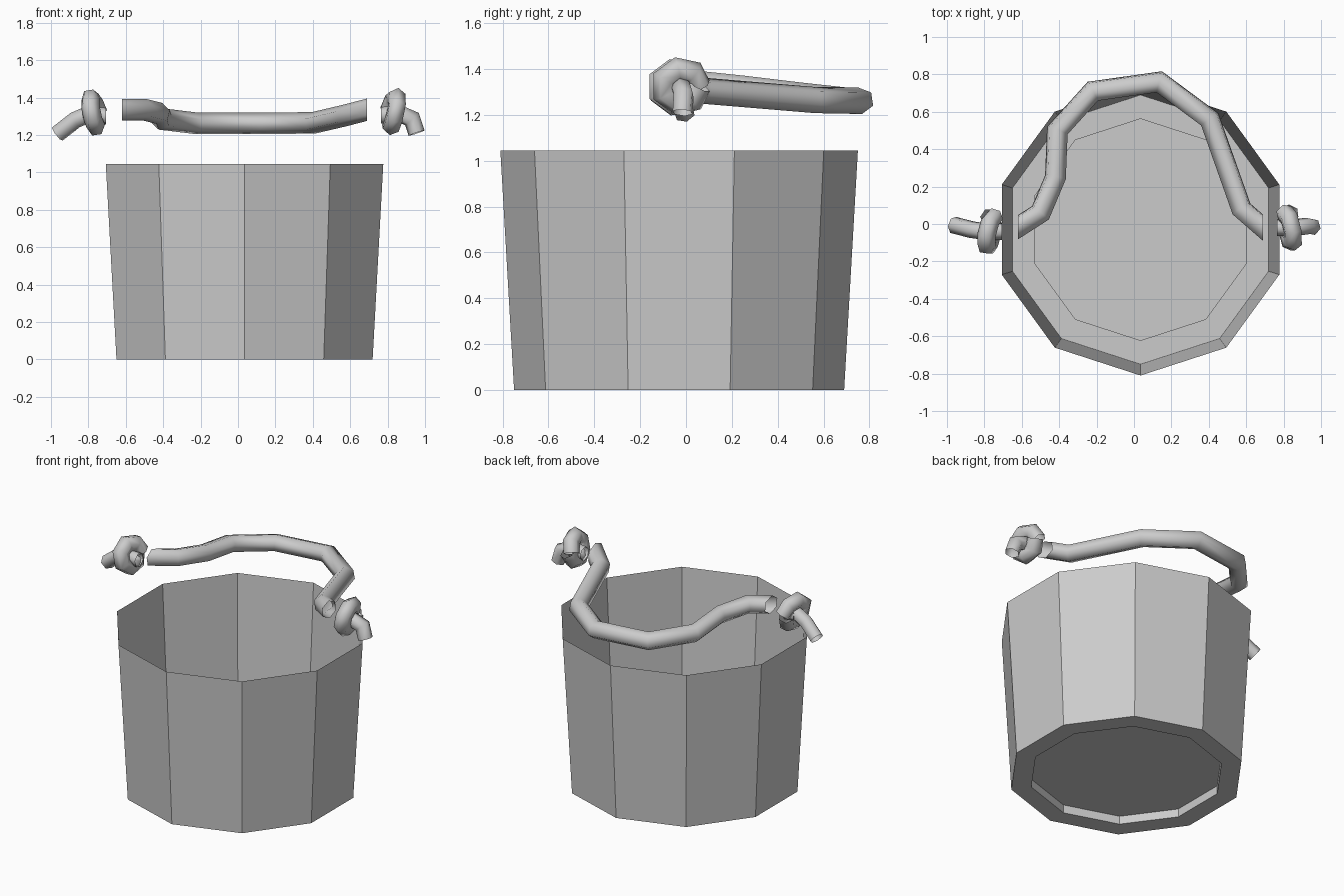
import bpy, bmesh, math
from mathutils import Vector

cube = bpy.data.objects.get("Cube")
if cube:
    bpy.data.objects.remove(cube)

SIDES = 10
CENTRE = Vector((0.035, -0.03, 0))


def material(name, rgb):
    m = bpy.data.materials.new(name)
    m.use_nodes = True
    m.diffuse_color = (*rgb, 1)
    m.node_tree.nodes["Principled BSDF"].inputs["Base Color"].default_value = (*rgb, 1)
    return m


grey = material("plain grey", (0.6, 0.6, 0.6))


def finish(bm, name, smooth):
    mesh = bpy.data.meshes.new(name)
    bm.to_mesh(mesh)
    bm.free()
    mesh.materials.append(grey)
    for p in mesh.polygons:
        p.use_smooth = smooth
    obj = bpy.data.objects.new(name, mesh)
    bpy.context.collection.objects.link(obj)
    return obj


def bridge(bm, a, b):
    n = len(a)
    for i in range(n):
        j = (i + 1) % n
        bm.faces.new((a[i], a[j], b[j], b[i]))


def lathe(name, profile):
    """Faceted turned shell, closed by a disc at the end of the profile."""
    bm = bmesh.new()
    rings = []
    for r, z in profile:
        angles = [math.pi / 2 + math.tau * i / SIDES for i in range(SIDES)]
        rings.append([bm.verts.new(CENTRE + Vector((r * math.cos(a), r * math.sin(a), z)))
                      for a in angles])
    for a, b in zip(rings, rings[1:]):
        bridge(bm, b, a)
    bm.faces.new(list(reversed(rings[-1])))
    return finish(bm, name, False)


def rope(name, points, radius, start=None, end=None, sides=6):
    """Open-ended tube along points; start and end give optional cut directions."""
    pts = [Vector(p) for p in points]
    segs = [(b - a).normalized() for a, b in zip(pts, pts[1:])]
    bm = bmesh.new()
    side = segs[0].orthogonal().normalized()
    rings = []
    for i, p in enumerate(pts):
        before, after = segs[max(i - 1, 0)], segs[min(i, len(segs) - 1)]
        cut = (before + after).normalized()
        if i == 0 and start:
            cut = Vector(start)
        if i == len(pts) - 1 and end:
            cut = Vector(end)
        if i:
            side = segs[max(i - 2, 0)].rotation_difference(before) @ side
        up = before.cross(side)
        ring = []
        for k in range(sides):
            a = math.tau * k / sides
            off = (side * math.cos(a) + up * math.sin(a)) * radius
            # slide each corner along the rope onto the mitre plane
            off -= before * (off.dot(cut) / before.dot(cut))
            ring.append(bm.verts.new(p + off))
        rings.append(ring)
    for a, b in zip(rings, rings[1:]):
        bridge(bm, a, b)
    bmesh.ops.recalc_face_normals(bm, faces=bm.faces)
    return finish(bm, name, True)


# Bucket: tapered wall, base rim and recessed floor
lathe("bucket", [(0.78, 1.045), (0.72, 0), (0.595, 0), (0.595, 0.055)])

# Handle: rope lying back over the opening
rope("rope_handle",
     [(-0.62, -0.017, 1.335), (-0.50, 0.06, 1.335), (-0.42, 0.25, 1.315),
      (-0.41, 0.50, 1.285), (-0.22, 0.71, 1.262), (0.135, 0.76, 1.262),
      (0.405, 0.56, 1.265), (0.575, 0.08, 1.305), (0.69, -0.02, 1.335)],
     0.058, start=(1, 0, 0), end=(1, 0, 0))


# Knots: a loop wound round a short core that hangs down as a tail
def knot(name, s, x, y, z, tail):
    loop = []
    for i in range(8):
        a = math.tau * i / 7
        lean = 0.02 * math.sin(a) - 0.012 * math.cos(a) + 0.004 * (i - 3)
        loop.append((s * (x + lean), y + 0.08 * math.cos(a), z + 0.075 * math.sin(a)))
    rope(name + "_knot_loop", loop, 0.05)
    rope(name + "_knot_tail",
         [(s * (x - 0.065), y, z - 0.02), (s * (x + 0.03), y, z - 0.01),
          (s * (x + 0.1), y + 0.01, z - 0.04), tail], 0.046, start=(s, 0, 0))


knot("right", -1, 0.77, -0.04, 1.32, (-0.966, -0.005, 1.205))
knot("left", 1, 0.83, -0.02, 1.325, (0.955, -0.015, 1.21))
